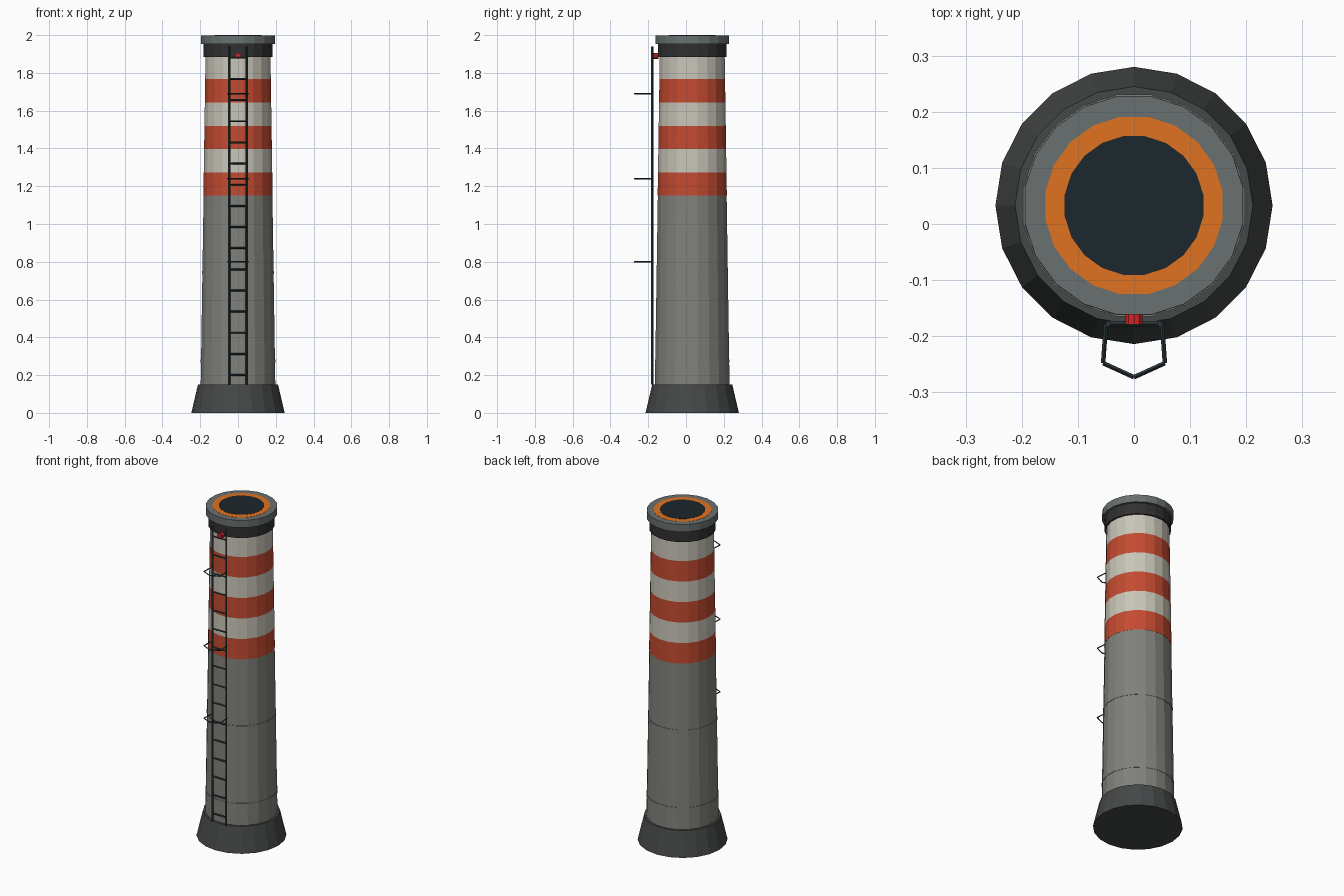
import bpy, math
from mathutils import Vector

if "Cube" in bpy.data.objects:
    bpy.data.objects.remove(bpy.data.objects["Cube"])

CY = 0.033  # chimney axis sits behind the ladder


def mat(name, r, g, b):
    m = bpy.data.materials.new(name)
    m.diffuse_color = (r, g, b, 1)
    m.use_nodes = True
    m.node_tree.nodes["Principled BSDF"].inputs["Base Color"].default_value = m.diffuse_color
    return m


CONCRETE = mat("concrete", 0.22, 0.22, 0.20)
DARK = mat("dark_concrete", 0.06, 0.065, 0.065)
RED = mat("red_paint", 0.55, 0.07, 0.03)
WHITE = mat("white_paint", 0.58, 0.56, 0.48)
COLLAR = mat("collar_black", 0.03, 0.03, 0.03)
RIM = mat("rim_grey", 0.14, 0.165, 0.16)
ORANGE = mat("orange_glow", 0.75, 0.17, 0.015)
SOOT = mat("soot", 0.012, 0.02, 0.025)
STEEL = mat("ladder_steel", 0.025, 0.04, 0.045)
LAMP = mat("lamp_red", 0.65, 0.02, 0.02)


def tier(name, z0, z1, r0, r1, m, half=True, n=20):
    bpy.ops.mesh.primitive_cone_add(vertices=n, radius1=r0, radius2=r1, depth=z1 - z0,
                                    location=(0, CY, (z0 + z1) / 2),
                                    rotation=(0, 0, math.pi / n if half else 0))
    o = bpy.context.object
    o.name = name
    o.data.materials.append(m)
    return o


def rod(name, a, b, r, m=STEEL, n=4):
    a, b = Vector(a), Vector(b)
    d = b - a
    bpy.ops.mesh.primitive_cylinder_add(vertices=n, radius=r, depth=d.length, location=(a + b) / 2)
    o = bpy.context.object
    o.name = name
    o.rotation_euler = d.to_track_quat('Z', 'Y').to_euler()
    o.data.materials.append(m)
    return o


def shaft_r(z):
    return 0.200 - 0.027 * (z - 0.15) / 1.74


# Flared footing and plain lower shaft
tier("footing", 0, 0.15, 0.247, 0.212, DARK, half=False)
tier("lower_shaft", 0.15, 1.15, shaft_r(0.15), shaft_r(1.15), CONCRETE)
for i, z in enumerate((0.275, 0.742)):
    tier(f"joint_band_{i}", z - 0.008, z + 0.008, shaft_r(z) + 0.002, shaft_r(z) + 0.002, CONCRETE)

# Warning stripes
for i in range(6):
    z0, z1 = 1.15 + i * 0.74 / 6, 1.15 + (i + 1) * 0.74 / 6
    tier(f"stripe_{i}", z0, z1, shaft_r(z0) + 0.001, shaft_r(z1) + 0.001, WHITE if i % 2 else RED)

# Collar, rim and mouth
tier("collar", 1.885, 1.955, 0.184, 0.184, COLLAR)
tier("rim", 1.953, 1.998, 0.197, 0.197, RIM)
tier("glow_ring", 1.98, 1.999, 0.160, 0.160, ORANGE)
tier("flue_opening", 1.98, 2.0, 0.125, 0.125, SOOT)

# Ladder
LY = -0.178
for s in (-1, 1):
    rod("ladder_rail", (s * 0.046, LY, 0.15), (s * 0.046, LY, 1.94), 0.006)
for i in range(16):
    z = 0.2 + i * 0.112
    rod("ladder_rung", (-0.046, LY, z), (0.046, LY, z), 0.005)

# Cage hoops
for z in (0.8, 1.24, 1.69):
    pts = [(-0.05, LY, z), (-0.055, -0.248, z), (0, -0.273, z), (0.055, -0.248, z), (0.05, LY, z)]
    for a, b in zip(pts, pts[1:]):
        rod("cage_hoop", a, b, 0.004)

# Warning lamp
rod("warning_lamp", (0, -0.145, 1.89), (0, -0.179, 1.89), 0.016, LAMP, 10)
